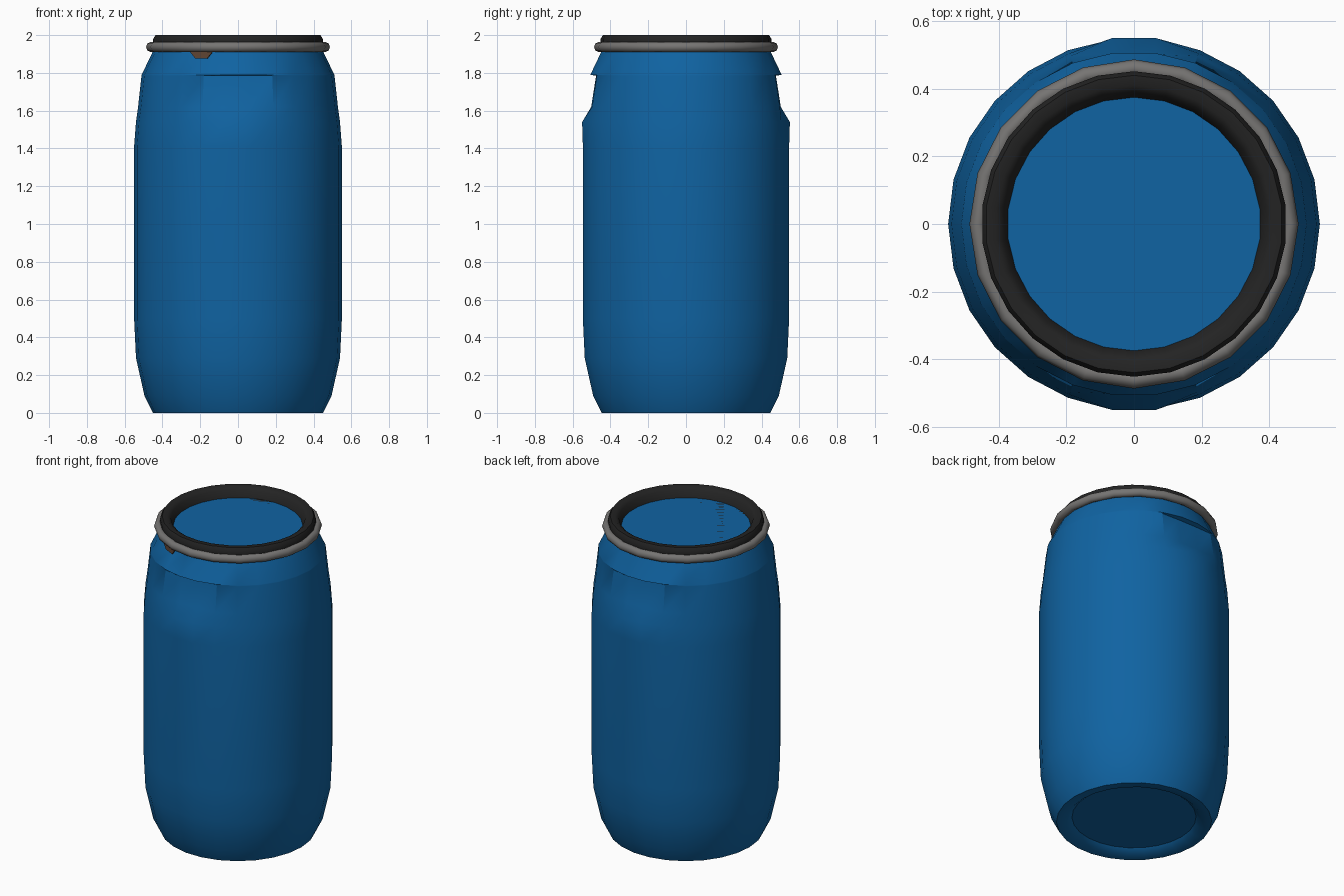
import bpy, bmesh, math
from mathutils import Vector

cube = bpy.data.objects.get("Cube")
if cube:
    bpy.data.objects.remove(cube, do_unlink=True)


def material(name, rgb):
    m = bpy.data.materials.new(name)
    m.use_nodes = True
    m.diffuse_color = (*rgb, 1)
    bsdf = m.node_tree.nodes["Principled BSDF"]
    bsdf.inputs["Base Color"].default_value = (*rgb, 1)
    bsdf.inputs["Roughness"].default_value = 0.6
    return m


blue = material("drum blue", (0.005, 0.125, 0.36))
black = material("lid black", (0.017, 0.017, 0.017))
grey = material("band grey", (0.18, 0.175, 0.17))
brown = material("latch brown", (0.12, 0.06, 0.035))


def lathe(bm, profile, sides, phase=0.0, closed=False):
    """Spin a list of (radius, height) points; returns the rings of vertices."""
    rings = []
    for r, z in profile:
        angles = [2 * math.pi * (i + phase) / sides for i in range(sides)]
        rings.append([bm.verts.new((r * math.cos(a), r * math.sin(a), z)) for a in angles])
    pairs = list(zip(rings, rings[1:]))
    if closed:
        pairs.append((rings[-1], rings[0]))
    for low, high in pairs:
        for i in range(sides):
            j = (i + 1) % sides
            bm.faces.new((low[i], low[j], high[j], high[i]))
    if not closed:
        bm.faces.new(rings[0][::-1])
        bm.faces.new(rings[-1])
    return rings


def finish(bm, name, mat, angle=35, sharp=()):
    """Smooth the faces, keep hard edges and add the object."""
    bmesh.ops.recalc_face_normals(bm, faces=bm.faces)
    for f in bm.faces:
        f.smooth = True
    for e in bm.edges:
        hard = len(e.link_faces) == 2 and e.calc_face_angle() > math.radians(angle)
        e.smooth = not (hard or e in sharp)
    me = bpy.data.meshes.new(name)
    bm.to_mesh(me)
    bm.free()
    me.materials.append(mat)
    ob = bpy.data.objects.new(name, me)
    bpy.context.collection.objects.link(ob)
    return ob


SIDES = 26

# Drum body with a hollow underside
body_profile = [(0.36, 0.03), (0.39, 0.005), (0.45, 0), (0.495, 0.09), (0.54, 0.29),
                (0.55, 0.5), (0.55, 1.41), (0.54, 1.54), (0.529, 1.62),
                (0.511, 1.785), (0.51, 1.79), (0.45, 1.915), (0.44, 1.94)]
bm = bmesh.new()
rings = lathe(bm, body_profile, SIDES)
SILL, FLOOR, TOP, LIP, NECK = 7, 8, 9, 10, 11

# Hand grips on front and back: flat floor under an overhanging lip
sharp = set()
for first, side in ((5, 1), (18, -1)):
    for i in range(first, first + 4):
        middle = first < i < first + 3
        if middle:
            rings[SILL][i].co.y = side * 0.55
            rings[FLOOR][i].co.y = side * 0.502
            rings[TOP][i].co.y = side * 0.476
        else:
            rings[FLOOR][i].co.y = side * 0.497
            rings[TOP][i].co.y = side * 0.472
            sharp.add(bm.edges.get((rings[FLOOR][i], rings[TOP][i])))
    for i in range(first, first + 3):
        sharp.add(bm.edges.get((rings[LIP][i], rings[LIP][i + 1])))
        sharp.add(bm.edges.get((rings[TOP][i], rings[TOP][i + 1])))

# Shallow dent in the neck behind the latch
for v in rings[NECK][17:19]:
    v.co.x *= 0.94
    v.co.y *= 0.94
finish(bm, "drum_body", blue, 38, sharp)

# Lid with a raised rim and a sunken centre
bm = bmesh.new()
lathe(bm, [(0.44, 1.92), (0.452, 1.93), (0.452, 1.98), (0.44, 2.0), (0.41, 2.0),
           (0.39, 1.985), (0.375, 1.94)], SIDES, 0.5)
finish(bm, "lid", black, 50)

# Clamping band around the lid
bm = bmesh.new()
section = [(0.462 + 0.025 * math.cos(a), 1.937 + 0.027 * math.sin(a))
           for a in (2 * math.pi * k / 8 for k in range(8))]
lathe(bm, section, 20, closed=True)
finish(bm, "clamping_band", grey, 50)

# Latch plate tucked below the band
bm = bmesh.new()
bmesh.ops.create_cube(bm, size=1)
for v in bm.verts:
    narrow = 0.5 if v.co.z < 0 else 1.0
    v.co = Vector((v.co.x * 0.14 * narrow, v.co.y * 0.008, v.co.z * 0.04))
latch = finish(bm, "latch_plate", brown)
turn = math.radians(245)
latch.location = (0.458 * math.cos(turn), 0.458 * math.sin(turn), 1.897)
latch.rotation_euler = (0, 0, turn + math.pi / 2)
